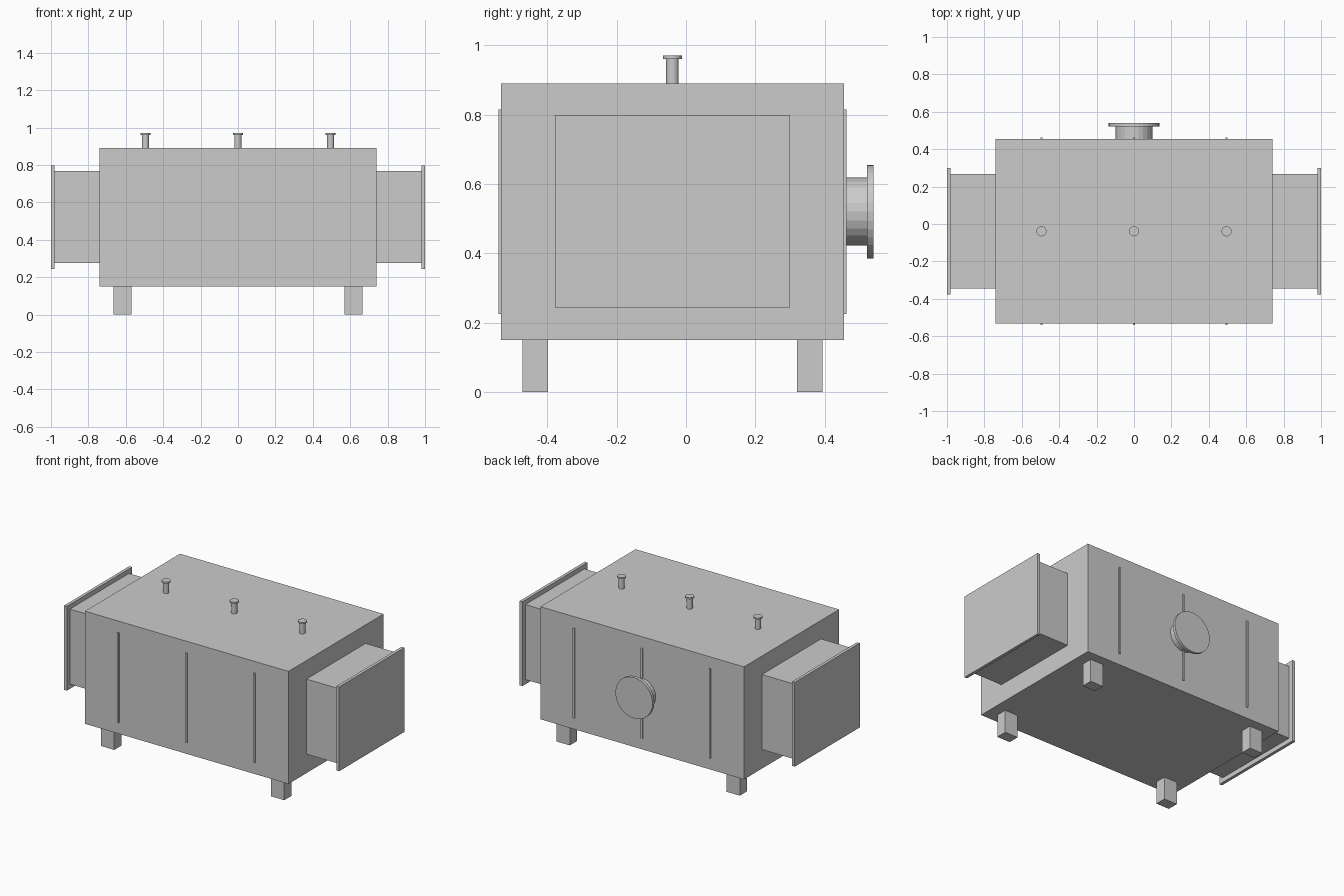
import bpy, bmesh
from mathutils import Matrix
from math import pi

if "Cube" in bpy.data.objects:
    bpy.data.objects.remove(bpy.data.objects["Cube"])

YC = -0.039  # centre line of the housing


def make(name, build):
    bm = bmesh.new()
    build(bm)
    me = bpy.data.meshes.new(name)
    bm.to_mesh(me)
    bm.free()
    ob = bpy.data.objects.new(name, me)
    bpy.context.collection.objects.link(ob)
    return ob


def box(name, x0, x1, y0, y1, z0, z1):
    m = (Matrix.Translation(((x0 + x1) / 2, (y0 + y1) / 2, (z0 + z1) / 2))
         @ Matrix.Diagonal((x1 - x0, y1 - y0, z1 - z0, 1)))
    return make(name, lambda bm: bmesh.ops.create_cube(bm, size=1, matrix=m))


def cyl(name, r, a, b, origin, along_y=False, sides=24):
    # Cylinder spanning a..b along z (or y), centred on origin in the other axes
    x, u = origin
    mid = (a + b) / 2
    if along_y:
        m = Matrix.Translation((x, mid, u)) @ Matrix.Rotation(pi / 2, 4, 'X')
    else:
        m = Matrix.Translation((x, u, mid))
    return make(name, lambda bm: bmesh.ops.create_cone(
        bm, cap_ends=True, segments=sides, radius1=r, radius2=r, depth=b - a, matrix=m))


# Main housing
box("housing", -0.74, 0.74, -0.533, 0.455, 0.15, 0.89)

# Rectangular end ducts with flanges
for side, s in (("left", -1), ("right", 1)):
    x = sorted((s * 0.73, s * 0.98))
    box(side + "_duct", *x, YC - 0.307, YC + 0.307, 0.275, 0.768)
    x = sorted((s * 0.98, s * 1.0))
    box(side + "_duct_flange", *x, YC - 0.338, YC + 0.338, 0.244, 0.798)

    # Feet
    for end, t in (("front", -1), ("back", 1)):
        x = sorted((s * 0.57, s * 0.666))
        y = sorted((YC + t * 0.359, YC + t * 0.432))
        box(f"{end}_{side}_foot", *x, *y, 0, 0.15)

for i, x in enumerate((-0.495, 0, 0.495), 1):
    # Stiffening ribs on front and back
    box(f"front_rib_{i}", x - 0.006, x + 0.006, -0.540, -0.530, 0.225, 0.815)
    box(f"back_rib_{i}", x - 0.006, x + 0.006, 0.450, 0.462, 0.225, 0.815)
    # Capped ports on the roof
    cyl(f"roof_port_{i}", 0.018, 0.885, 0.960, (x, YC))
    cyl(f"roof_port_cap_{i}", 0.027, 0.960, 0.970, (x, YC))

# Round outlet on the back
cyl("back_outlet", 0.098, 0.450, 0.521, (0, 0.52), along_y=True)
cyl("back_outlet_flange", 0.135, 0.521, 0.540, (0, 0.52), along_y=True, sides=32)
